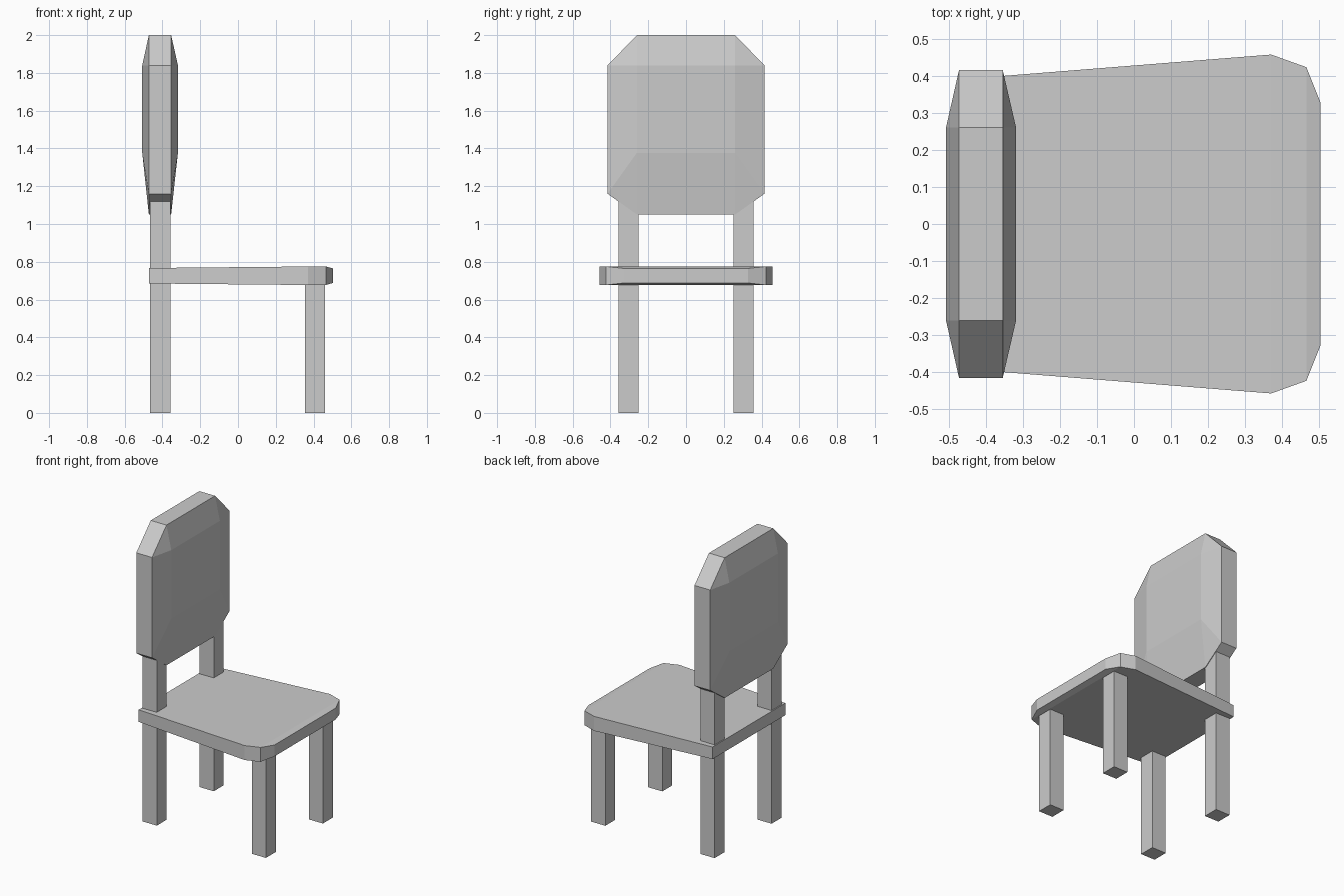
import bpy, bmesh

if "Cube" in bpy.data.objects:
    bpy.data.objects.remove(bpy.data.objects["Cube"])


def make_object(name, verts, faces):
    mesh = bpy.data.meshes.new(name)
    mesh.from_pydata(verts, [], faces)
    bm = bmesh.new()
    bm.from_mesh(mesh)
    bmesh.ops.recalc_face_normals(bm, faces=bm.faces)
    bm.to_mesh(mesh)
    bm.free()
    obj = bpy.data.objects.new(name, mesh)
    bpy.context.collection.objects.link(obj)
    return obj


def box(name, x0, x1, y0, y1, z0, z1):
    verts = [(x, y, z) for x in (x0, x1) for y in (y0, y1) for z in (z0, z1)]
    faces = [(0, 1, 3, 2), (4, 6, 7, 5), (0, 4, 5, 1),
             (2, 3, 7, 6), (0, 2, 6, 4), (1, 5, 7, 3)]
    return make_object(name, verts, faces)


# Legs: the back pair runs up into the backrest
for side, (y0, y1) in (("left", (-0.358, -0.252)), ("right", (0.252, 0.358))):
    box("back_leg_" + side, -0.465, -0.358, y0, y1, 0, 1.15)
    box("front_leg_" + side, 0.354, 0.46, y0, y1, 0, 0.72)

# Seat: tapered slab with rounded front corners, (x, half width, bottom, top)
half = [(-0.472, 0.39, 0.685, 0.767), (0.37, 0.457, 0.677, 0.775),
        (0.465, 0.423, 0.677, 0.775), (0.503, 0.328, 0.688, 0.765)]
loop = [(x, -w, b, t) for x, w, b, t in half]
loop += [(x, w, b, t) for x, w, b, t in reversed(half)]
n = len(loop)
verts = [(x, y, b) for x, y, b, t in loop] + [(x, y, t) for x, y, b, t in loop]
faces = [(i, (i + 1) % n, n + (i + 1) % n, n + i) for i in range(n)]
for k in (0, n):
    faces += [(k + i, k + i + 1, k + n - 2 - i, k + n - 1 - i) for i in range(3)]
make_object("seat", verts, faces)

# Backrest: octagonal rim with a raised panel on both faces
rim = [(-0.26, 1.05), (0.26, 1.05), (0.415, 1.16), (0.415, 1.84),
       (0.26, 2.0), (-0.26, 2.0), (-0.415, 1.84), (-0.415, 1.16)]
panel = [(-0.26, 1.377), (0.26, 1.377), (0.26, 1.84), (-0.26, 1.84)]
verts, faces = [], []
for x_rim, x_panel in ((-0.472, -0.507), (-0.354, -0.318)):
    k = len(verts)
    verts += [(x_rim, y, z) for y, z in rim]
    verts += [(x_panel, y, z) for y, z in panel]
    patches = [(8, 9, 10, 11), (0, 1, 9, 8), (1, 2, 9), (2, 3, 10, 9), (3, 4, 10),
               (4, 5, 11, 10), (5, 6, 11), (6, 7, 8, 11), (7, 0, 8)]
    faces += [tuple(k + i for i in p) for p in patches]
faces += [(i, (i + 1) % 8, 12 + (i + 1) % 8, 12 + i) for i in range(8)]
make_object("backrest", verts, faces)
